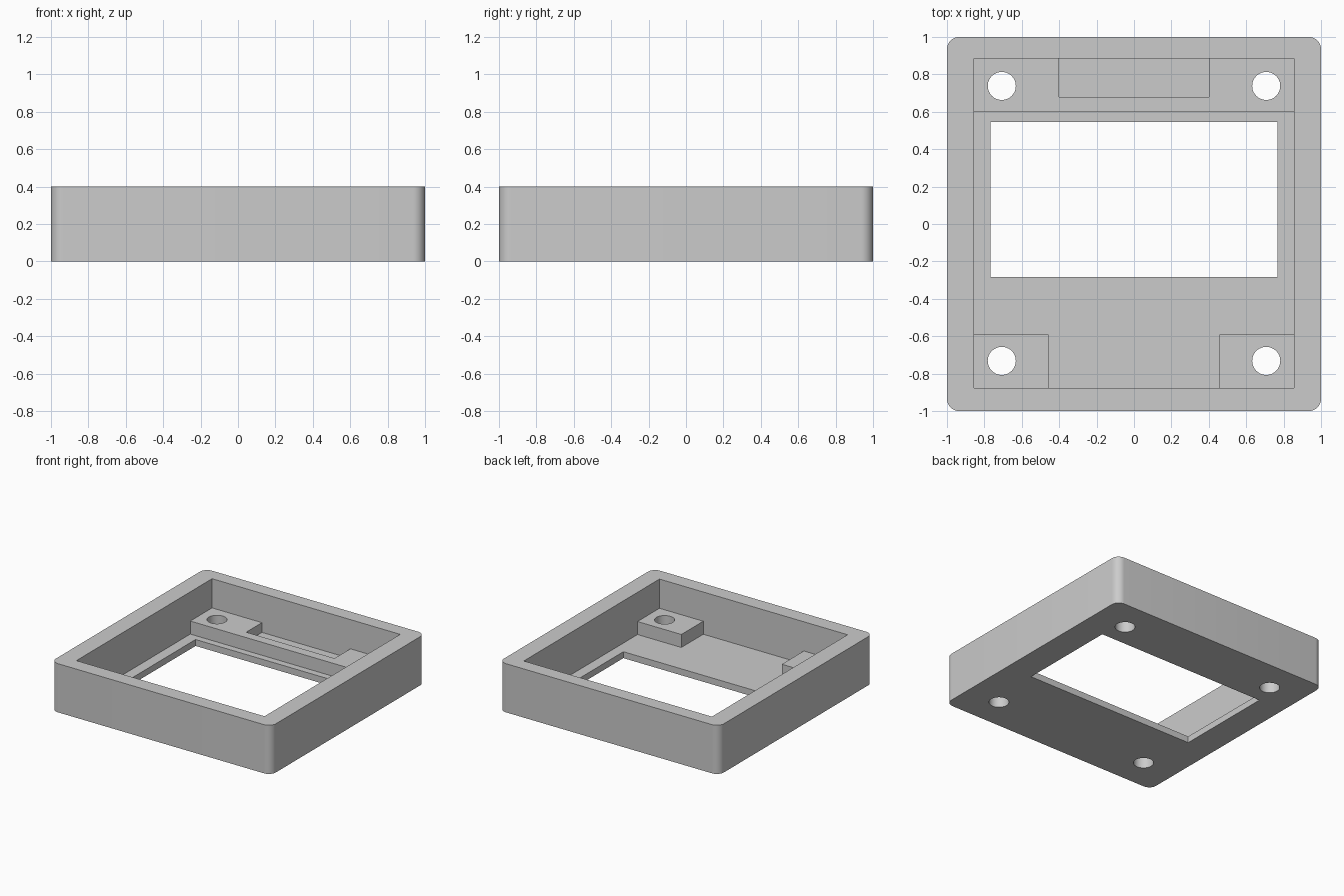
import bpy
import bmesh
from math import cos, sin, pi, radians

cube = bpy.data.objects.get("Cube")
if cube:
    bpy.data.objects.remove(cube, do_unlink=True)

HEIGHT, LEDGE_Z, SLOT_Z, FLOOR_Z = 0.4, 0.16, 0.08, 0.053
ABOVE, BELOW = 0.5, -0.1
IN_X, IN_FRONT, IN_BACK = 0.855, -0.877, 0.885

grey = bpy.data.materials.new("light grey plastic")
grey.use_nodes = True
grey.diffuse_color = (0.6, 0.6, 0.6, 1)
grey.node_tree.nodes["Principled BSDF"].inputs["Base Color"].default_value = (0.6, 0.6, 0.6, 1)


def prism(name, outline, z0, z1):
    """Extrude a flat counter-clockwise outline from z0 to z1."""
    bm = bmesh.new()
    face = bm.faces.new([bm.verts.new((x, y, z0)) for x, y in outline])
    top = bmesh.ops.extrude_face_region(bm, geom=[face])["geom"]
    bmesh.ops.translate(bm, vec=(0, 0, z1 - z0),
                        verts=[v for v in top if isinstance(v, bmesh.types.BMVert)])
    bmesh.ops.recalc_face_normals(bm, faces=bm.faces)
    mesh = bpy.data.meshes.new(name)
    bm.to_mesh(mesh)
    bm.free()
    mesh.materials.append(grey)
    obj = bpy.data.objects.new(name, mesh)
    bpy.context.collection.objects.link(obj)
    return obj


def rect(x, y0, y1):
    return [(-x, y0), (x, y0), (x, y1), (-x, y1)]


def arc(cx, cy, r, start, sweep, steps):
    return [(cx + r * cos(start + sweep * i / steps),
             cy + r * sin(start + sweep * i / steps)) for i in range(steps)]


# Outer block with rounded vertical corners
R = 0.065
outline = []
for i, (sx, sy) in enumerate([(1, 1), (-1, 1), (-1, -1), (1, -1)]):
    outline += arc(sx * (1 - R), sy * (1 - R), R, i * pi / 2, pi / 2 * 10 / 9, 10)
case = prism("case", outline, 0, HEIGHT)

# Upper cavity, then the deeper pocket that leaves the back ledge and front posts
POST_X, POST_Y, LEDGE_Y = 0.457, -0.592, 0.602
pocket = [(-POST_X, IN_FRONT), (POST_X, IN_FRONT), (POST_X, POST_Y), (IN_X, POST_Y),
          (IN_X, LEDGE_Y), (-IN_X, LEDGE_Y), (-IN_X, POST_Y), (-POST_X, POST_Y)]
cutters = [
    prism("cavity_cutter", rect(IN_X, IN_FRONT, IN_BACK), LEDGE_Z, ABOVE),
    prism("pocket_cutter", pocket, FLOOR_Z, ABOVE),
    prism("slot_cutter", rect(0.402, 0.68, IN_BACK), SLOT_Z, ABOVE),
    prism("window_cutter", rect(0.768, -0.284, 0.546), BELOW, ABOVE),
]

# Screw holes through the ledge and posts
for x in (-0.707, 0.707):
    for y in (-0.732, 0.738):
        cutters.append(prism("hole_cutter", arc(x, y, 0.075, 0, 2 * pi, 48), BELOW, ABOVE))

for cutter in cutters:
    mod = case.modifiers.new(cutter.name, "BOOLEAN")
    mod.operation = "DIFFERENCE"
    mod.solver = "EXACT"
    mod.object = cutter
    cutter.hide_render = True

# Bake the cuts and drop the cutters
bpy.context.view_layer.update()
baked = bpy.data.meshes.new_from_object(case.evaluated_get(bpy.context.evaluated_depsgraph_get()))
case.modifiers.clear()
case.data = baked
for cutter in cutters:
    bpy.data.objects.remove(cutter, do_unlink=True)

bpy.ops.object.select_all(action="DESELECT")
case.select_set(True)
bpy.context.view_layer.objects.active = case
bpy.ops.object.shade_smooth_by_angle(angle=radians(30))
